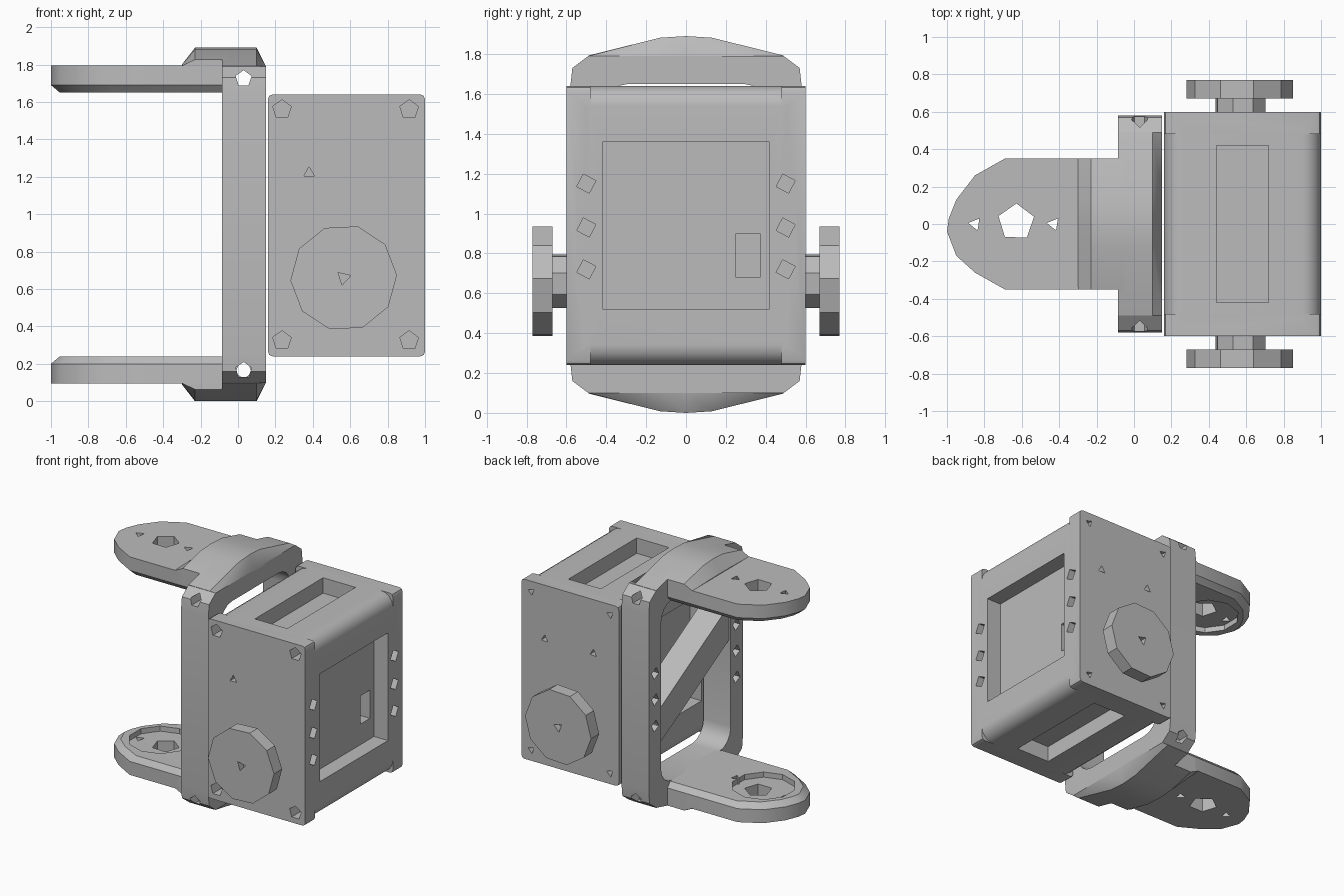
import bpy, bmesh, math

cube = bpy.data.objects.get("Cube")
if cube:
    bpy.data.objects.remove(cube, do_unlink=True)

grey = bpy.data.materials.new("plain_grey")
grey.use_nodes = True
colour = (0.5, 0.5, 0.5, 1)
grey.diffuse_color = colour
grey.node_tree.nodes["Principled BSDF"].inputs["Base Color"].default_value = colour

TOP = 1.89  # total height, the bracket mirrors about its middle


def loft(name, rings, flip=False):
    """Closed solid through a list of rings of 3D points."""
    bm = bmesh.new()
    rows = [[bm.verts.new((x, y, TOP - z if flip else z)) for x, y, z in r] for r in rings]
    n = len(rows[0])
    for a, b in zip(rows, rows[1:]):
        for i in range(n):
            j = (i + 1) % n
            bm.faces.new((a[i], a[j], b[j], b[i]))
    bm.faces.new(rows[0])
    bm.faces.new(rows[-1])
    bmesh.ops.recalc_face_normals(bm, faces=bm.faces)
    me = bpy.data.meshes.new(name)
    bm.to_mesh(me)
    bm.free()
    me.materials.append(grey)
    ob = bpy.data.objects.new(name, me)
    bpy.context.collection.objects.link(ob)
    return ob


def place(axis, u, v, d):
    return {"x": (d, u, v), "y": (u, d, v), "z": (u, v, d)}[axis]


def prism(name, axis, pts, a, b, flip=False):
    return loft(name, [[place(axis, u, v, d) for u, v in pts] for d in (a, b)], flip)


def ngon(cu, cv, r, n, turn=0.3):
    return [(cu + r * math.cos(turn + math.tau * i / n),
             cv + r * math.sin(turn + math.tau * i / n)) for i in range(n)]


def rounded(u0, u1, v0, v1, r, n=4):
    pts = []
    for k, (u, v) in enumerate([(u1 - r, v1 - r), (u0 + r, v1 - r), (u0 + r, v0 + r), (u1 - r, v0 + r)]):
        for i in range(n + 1):
            a = math.pi / 2 * (k + i / n)
            pts.append((u + r * math.cos(a), v + r * math.sin(a)))
    return pts


def rect(u0, u1, v0, v1):
    return [(u0, v0), (u1, v0), (u1, v1), (u0, v1)]


def boolean(ob, other, op="DIFFERENCE"):
    mod = ob.modifiers.new("bool", "BOOLEAN")
    mod.operation, mod.solver, mod.object = op, "EXACT", other
    dg = bpy.context.evaluated_depsgraph_get()
    me = bpy.data.meshes.new_from_object(ob.evaluated_get(dg))
    ob.modifiers.clear()
    ob.data = me
    bpy.data.objects.remove(other, do_unlink=True)


def cut(ob, axis, pts, a, b, flip=False):
    boolean(ob, prism("cutter", axis, pts, a, b, flip))


# Motor housing: rounded core with squarer end caps
body = prism("motor_housing", "y", rounded(0.16, 1.0, 0.24, 1.64, 0.1), -0.5, 0.5)
for s in (-1, 1):
    cap = prism("end_cap", "y", rounded(0.16, 1.0, 0.24, 1.64, 0.025, 2), s * 0.48, s * 0.6)
    boolean(body, cap, "UNION")

# Recessed windows
window = rect(-0.42, 0.42, 0.52, 1.36)
cut(body, "x", window, 0.88, 1.1)
cut(body, "x", window, 0.1, 0.26)
cut(body, "x", rect(0.25, 0.37, 0.68, 0.9), 0.78, 0.9)
slot = rect(0.44, 0.72, -0.42, 0.42)
cut(body, "z", slot, 1.52, 1.7)
cut(body, "z", slot, 0.2, 0.36)

# Screw holes on the housing
for s in (-1, 1):
    for z in (0.72, 0.93, 1.15):
        cut(body, "x", ngon(s * 0.5, z, 0.05, 4), 0.9, 1.05)
for x in (0.235, 0.915):
    for z in (0.325, 1.56):
        cut(body, "y", ngon(x, z, 0.052, 5), -0.65, -0.5)
        cut(body, "y", ngon(x, z, 0.03, 3), 0.55, 0.65)
for x, s in ((0.38, -1), (0.38, 1), (0.8, 1)):
    cut(body, "y", ngon(x, 1.22, 0.033, 3, -0.5), s * 0.55, s * 0.65)

# Output horns on both sides
parts = [body]
for s, side in ((-1, "front"), (1, "back")):
    neck = prism(side + "_horn_neck", "y", ngon(0.57, 0.66, 0.14, 8), s * 0.58, s * 0.68)
    horn = prism(side + "_horn", "y", ngon(0.565, 0.66, 0.285, 10, 0.05), s * 0.67, s * 0.77)
    cut(horn, "y", ngon(0.565, 0.66, 0.04, 3), s * 0.72, s * 0.8)
    parts += [neck, horn]

# Bracket frame around the rear of the housing
corner = [(0.58, 1.64), (0.57, 1.73), (0.49, 1.79)]
right_top = corner + [(-y, z) for y, z in reversed(corner)]
outline = right_top + [(-y, TOP - z) for y, z in right_top]
frame = prism("bracket_frame", "x", outline, -0.085, 0.15)
cut(frame, "x", rounded(-0.43, 0.43, 0.24, 1.65, 0.14), -0.2, 0.3)
for z in (0.165, 1.725):
    cut(frame, "y", ngon(0.03, z, 0.045, 5), -0.7, 0.7)
for s in (-1, 1):
    for z in (0.74, 0.945, 1.15):
        cut(frame, "x", ngon(s * 0.5, z, 0.045, 4), -0.15, 0)
strut = prism("diagonal_strut", "x", [(0.46, 0.55), (0.46, 0.82), (-0.46, 1.34), (-0.46, 1.07)], -0.07, 0.14)
parts += [frame, strut]


def arch(x, w, s):
    """Cross-section of the raised arch at x, half-width w, rise factor s."""
    rise = lambda y: 1.79 + s * 0.1 * min(1, (0.5 - abs(y)) / 0.37) * (1 if abs(y) < 0.1 else 0.92)
    ys = (w, 0.13, 0, -0.13, -w)
    return [(x, w, 1.7)] + [(x, y, rise(y)) for y in ys] + [(x, -w, 1.7)]


# Arms and arches, upper and lower
edge = [(-0.05, 0.35), (-0.69, 0.35), (-0.85, 0.26), (-0.95, 0.13), (-0.99, 0.03)]
arm_pts = edge + [(-1.0, -0.04), (-0.95, -0.17)] + [(x, -y) for x, y in reversed(edge[:3])]
for flip, level in ((False, "upper"), (True, "lower")):
    inner = [(-0.05 + (x + 0.05) * 0.95, y * 0.9, 1.65) for x, y in arm_pts]
    arm = loft(level + "_arm", [inner] + [[(x, y, z) for x, y in arm_pts] for z in (1.69, 1.795)], flip)
    cut(arm, "z", ngon(-0.67, 0, 0.23, 10), 1.6, 1.69, flip)
    cut(arm, "z", ngon(-0.63, 0.01, 0.1, 5), 1.6, 1.9, flip)
    for x in (-0.85, -0.43):
        cut(arm, "z", ngon(x, 0, 0.037, 3, 0.9), 1.6, 1.9, flip)
    neck = loft(level + "_arch_neck", [arch(-0.3, 0.35, 0.1), arch(-0.23, 0.35, 1), arch(-0.05, 0.35, 1)], flip)
    crown = loft(level + "_arch", [arch(-0.085, 0.49, 1), arch(0.1, 0.49, 1), arch(0.15, 0.49, 0)], flip)
    # keep the bolt hole through the frame clear of the arch
    cut(crown, "y", ngon(0.03, 1.725, 0.045, 5), -0.7, 0.7, flip)
    parts += [arm, neck, crown]

# Soft shading with crisp edges
bpy.ops.object.select_all(action="DESELECT")
for ob in parts:
    ob.select_set(True)
bpy.context.view_layer.objects.active = body
bpy.ops.object.shade_smooth_by_angle(angle=math.radians(30))
